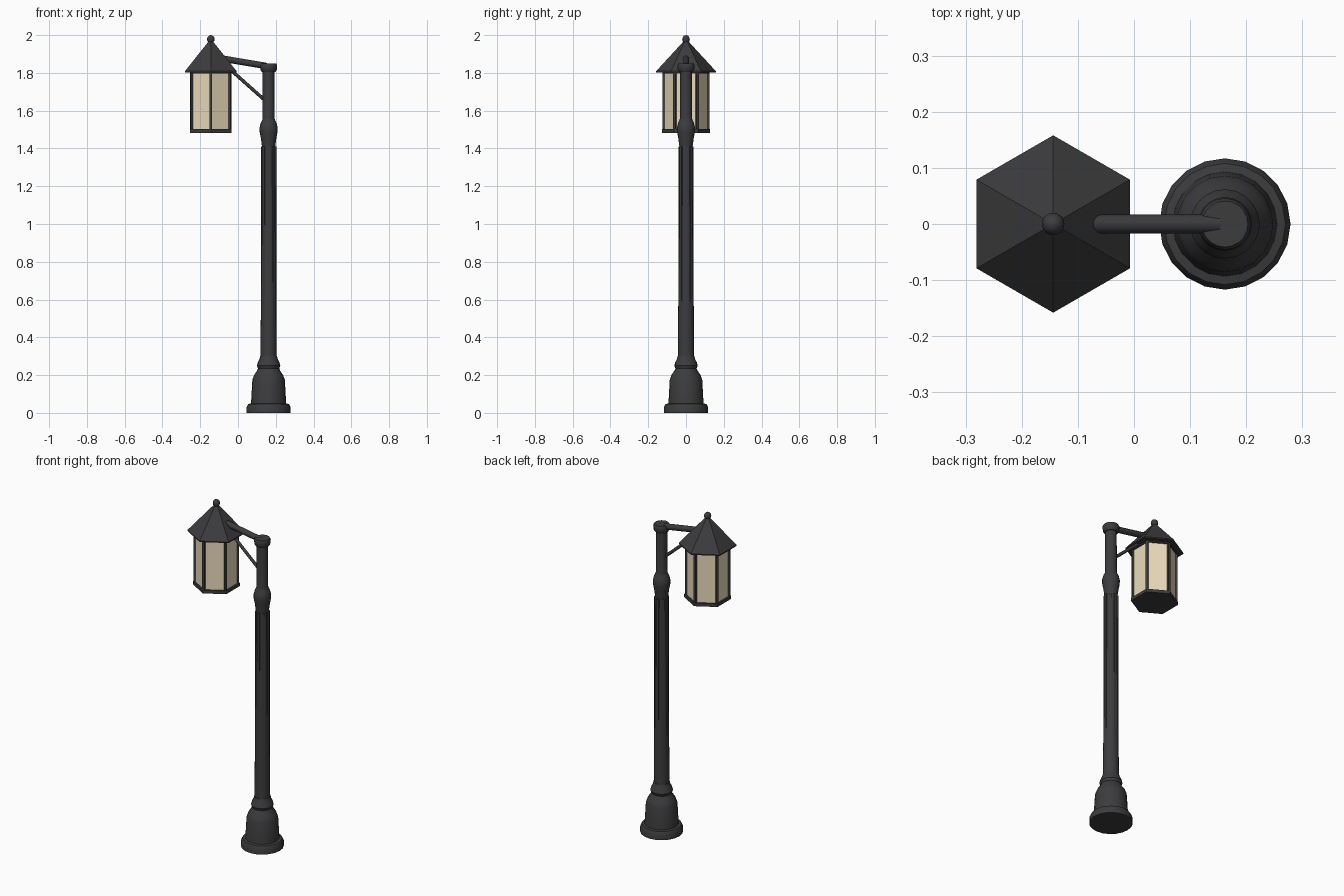
import bpy, bmesh, math
from mathutils import Vector

if "Cube" in bpy.data.objects:
    bpy.data.objects.remove(bpy.data.objects["Cube"])

PX, LX = 0.162, -0.144   # post axis and lantern axis


def material(name, rgb):
    m = bpy.data.materials.new(name)
    m.diffuse_color = (*rgb, 1)
    m.use_nodes = True
    m.node_tree.nodes["Principled BSDF"].inputs["Base Color"].default_value = m.diffuse_color
    return m


iron = material("dark_iron", (0.045, 0.045, 0.048))
glass = material("warm_glass", (0.83, 0.71, 0.50))


def lathe(name, x, profile, sides, mat=iron, start=0.0, smooth=True):
    """Revolve (radius, z) points about a vertical axis, with capped ends."""
    bm = bmesh.new()
    rings = []
    for r, z in profile:
        rings.append([bm.verts.new((r * math.cos(start + 2 * math.pi * i / sides),
                                    r * math.sin(start + 2 * math.pi * i / sides), z))
                      for i in range(sides)])
    for a, b in zip(rings, rings[1:]):
        for i in range(sides):
            j = (i + 1) % sides
            bm.faces.new((a[i], a[j], b[j], b[i]))
    bm.faces.new(rings[0][::-1])
    bm.faces.new(rings[-1])
    me = bpy.data.meshes.new(name)
    bm.to_mesh(me)
    bm.free()
    ob = bpy.data.objects.new(name, me)
    bpy.context.collection.objects.link(ob)
    ob.location.x = x
    me.materials.append(mat)
    if smooth:
        smooth_by_angle(ob)
    return ob


def smooth_by_angle(ob):
    bpy.ops.object.select_all(action='DESELECT')
    ob.select_set(True)
    bpy.context.view_layer.objects.active = ob
    bpy.ops.object.shade_smooth_by_angle(angle=math.radians(35))


def rod(name, p, q, radius, sides=12):
    p, q = Vector(p), Vector(q)
    d = q - p
    bpy.ops.mesh.primitive_cylinder_add(vertices=sides, radius=radius, depth=d.length,
                                        location=(p + q) / 2,
                                        rotation=d.to_track_quat('Z', 'Y').to_euler())
    ob = bpy.context.object
    ob.name = name
    ob.data.materials.append(iron)
    smooth_by_angle(ob)


def box(name, loc, size, turn):
    bpy.ops.mesh.primitive_cube_add(size=1, location=loc, rotation=(0, 0, turn))
    ob = bpy.context.object
    ob.name = name
    ob.scale = size
    ob.data.materials.append(iron)


# Stepped base with bell and ring
lathe("base", PX, [(0.117, 0), (0.117, 0.03), (0.108, 0.047), (0.093, 0.05), (0.086, 0.175),
                   (0.077, 0.2), (0.062, 0.222), (0.056, 0.235), (0.062, 0.25),
                   (0.057, 0.268), (0.048, 0.285), (0.045, 0.3)], 20)

# Tapered shaft, collar and upper post
lathe("shaft", PX, [(0.043, 0.29), (0.035, 1.41)], 20)
lathe("collar", PX, [(0.035, 1.41), (0.041, 1.455), (0.047, 1.485), (0.048, 1.51),
                     (0.042, 1.535), (0.034, 1.55), (0.032, 1.56), (0.031, 1.81)], 20)
lathe("post_cap", PX, [(0.036, 1.805), (0.043, 1.815), (0.046, 1.84), (0.041, 1.85)], 20)

# Straight ribs that emerge from the tapering shaft
for i in range(8):
    a = 2 * math.pi * i / 8
    box(f"shaft_rib_{i + 1}", (PX + 0.034 * math.cos(a), 0.034 * math.sin(a), 0.91),
        (0.013, 0.016, 1.0), a)

# Arm and diagonal brace
rod("arm", (0.152, 0, 1.836), (LX + 0.03, 0, 1.881), 0.017)
rod("brace", (0.15, 0, 1.648), (-0.05, 0, 1.826), 0.009)

# Lantern: hexagons with a corner towards the front
H = math.pi / 6
lathe("lantern_floor", LX, [(0.128, 1.483), (0.128, 1.502)], 6, start=H, smooth=False)
lathe("lantern_glass", LX, [(0.117, 1.5), (0.117, 1.81)], 6, glass, H, False)
lathe("lantern_top_rim", LX, [(0.125, 1.796), (0.125, 1.812)], 6, start=H, smooth=False)
for i in range(6):
    a = H + i * math.pi / 3
    box(f"lantern_corner_{i + 1}", (LX + 0.117 * math.cos(a), 0.117 * math.sin(a), 1.65),
        (0.014, 0.014, 0.31), a)
lathe("lantern_roof", LX, [(0.158, 1.803), (0.158, 1.809), (0.012, 1.968)], 6,
      start=H, smooth=False)

# Ball finial
lathe("finial", LX, [(0.012, 1.95)] + [
    (0.02 * math.cos(t), 1.978 + 0.022 * math.sin(t))
    for t in [math.radians(d) for d in (-50, -25, 0, 25, 50, 70, 89)]], 16)
